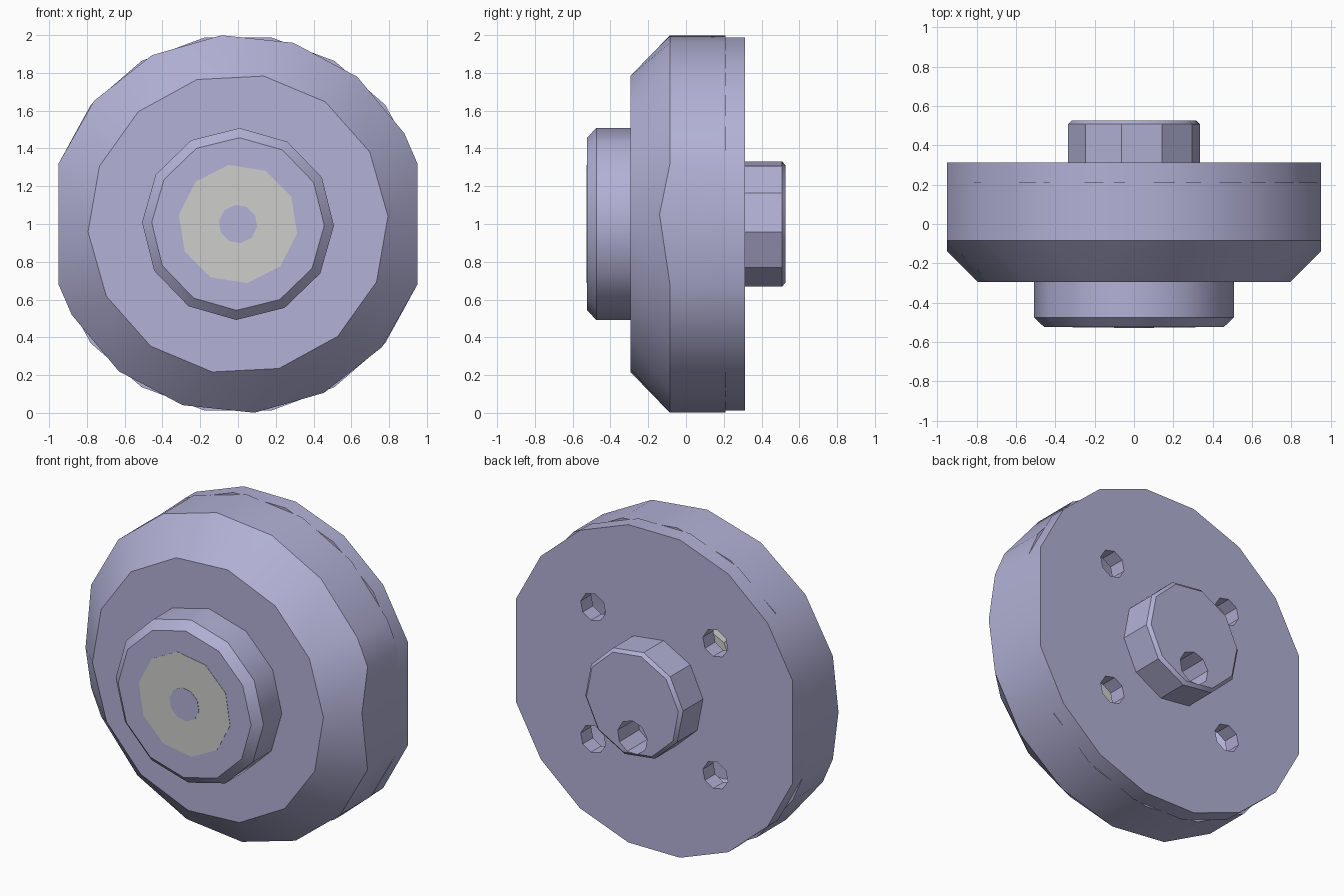
import bpy, bmesh
from math import sin, cos, radians

cube = bpy.data.objects.get("Cube")
if cube:
    bpy.data.objects.remove(cube, do_unlink=True)


def material(name, color):
    m = bpy.data.materials.new(name)
    m.use_nodes = True
    m.diffuse_color = color
    m.node_tree.nodes["Principled BSDF"].inputs["Base Color"].default_value = color
    return m


LAVENDER = material("lavender grey", (0.445, 0.44, 0.67, 1))
PALE = material("pale grey", (0.61, 0.61, 0.60, 1))
CENTRE_Z = 1.0
FLAT_X = 0.95


def ring(radius, y, angles, x=0, z=0):
    """Points around the y axis, clipped to the two side flats."""
    return [(max(-FLAT_X, min(FLAT_X, x + radius * cos(radians(a)))), y,
             CENTRE_Z + z + radius * sin(radians(a))) for a in angles]


def regular(sides, start):
    return [start + 360 * i / sides for i in range(sides)]


def solid(name, points, mat):
    """Convex part wrapped around its rings."""
    bm = bmesh.new()
    for p in points:
        bm.verts.new(p)
    bmesh.ops.convex_hull(bm, input=bm.verts[:])
    bmesh.ops.dissolve_limit(bm, angle_limit=radians(0.5), verts=bm.verts[:], edges=bm.edges[:])
    bmesh.ops.recalc_face_normals(bm, faces=bm.faces[:])
    mesh = bpy.data.meshes.new(name)
    bm.to_mesh(mesh)
    bm.free()
    mesh.materials.append(mat)
    obj = bpy.data.objects.new(name, mesh)
    bpy.context.collection.objects.link(obj)
    return obj


def turned(name, profile, angles, mat, x=0, z=0):
    return solid(name, [p for r, y in profile for p in ring(r, y, angles, x, z)], mat)


def activate(obj):
    bpy.ops.object.select_all(action='DESELECT')
    obj.select_set(True)
    bpy.context.view_layer.objects.active = obj


def cut(obj, cutter):
    mod = obj.modifiers.new("cut", 'BOOLEAN')
    mod.operation = 'DIFFERENCE'
    mod.solver = 'EXACT'
    mod.object = cutter
    activate(obj)
    bpy.ops.object.modifier_apply(modifier=mod.name)
    bpy.data.objects.remove(cutter, do_unlink=True)


# Main housing: bevelled disc with two side flats and an open cavity behind
half = [18.6, 28.6, 51, 73, 95, 117, 139.5, 161.4]
rim = half + [a + 180 for a in half]
points = ring(0.795, -0.295, regular(14, 3))
points += ring(1.003, -0.085, rim) + ring(1.003, 0.21, rim)
points += [(s * FLAT_X, -0.14, CENTRE_Z + s * 0.05) for s in (1, -1)]
housing = solid("housing", points, LAVENDER)
cut(housing, turned("cavity", [(0.86, -0.08), (0.72, -0.2), (0.86, 0.3)], regular(14, 3), LAVENDER))

# Back plate with four screw holes
arc = [18.6 + 142.8 * i / 7 for i in range(8)]
plate = turned("back_plate", [(1.003, 0.21), (1.003, 0.312)], arc + [a + 180 for a in arc], LAVENDER)
for sx in (-1, 1):
    for sz in (-1, 1):
        cut(plate, turned("screw_hole", [(0.087, 0.1), (0.087, 0.4)], regular(8, 10),
                          LAVENDER, sx * 0.42, sz * 0.41))

# Back hub with an off-centre cable hole
hub = turned("back_hub", [(0.338, 0.312), (0.338, 0.508), (0.318, 0.526)], regular(10, -7), LAVENDER)
cut(hub, turned("cable_hole", [(0.103, 0.33), (0.103, 0.6)], regular(9, 10), LAVENDER, 0, -0.205))

# Front collar, pale inner core and its centre disc
collar = turned("front_collar", [(0.508, -0.295), (0.508, -0.475), (0.457, -0.524)],
                regular(12, -1), LAVENDER)
core = turned("inner_core", [(0.317, -0.526), (0.317, -0.05)], regular(10, -9), PALE)
disc = turned("centre_disc", [(0.102, -0.528), (0.102, -0.52)], regular(10, -9), LAVENDER)

for obj in (housing, plate, hub, collar, core, disc):
    activate(obj)
    bpy.ops.object.shade_smooth_by_angle(angle=radians(33))
